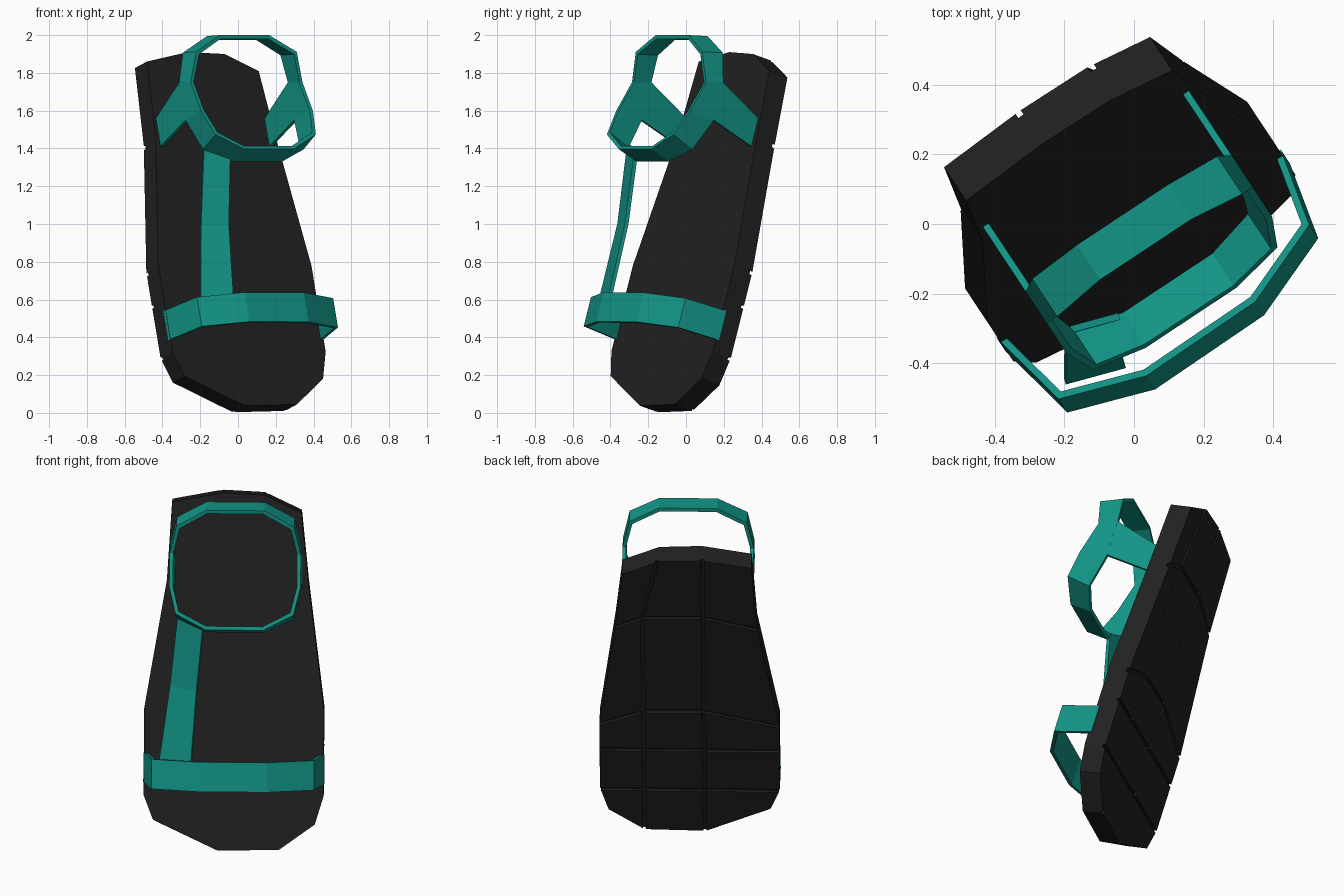
import bpy, bmesh, math
from mathutils import Vector

if "Cube" in bpy.data.objects:
    bpy.data.objects.remove(bpy.data.objects["Cube"])

YAW = math.radians(33.5)
LEAN = math.atan(0.3)
C, S = math.cos(YAW), math.sin(YAW)
THICK = 0.12


def world(u, b, z):
    """u = across the foot, b = backwards, z = up."""
    return Vector((C * u - S * b, S * u + C * b, z))


def on_sole(u, z, h=0.0):
    """Point at height z on the footbed, lifted h along its normal."""
    return world(u, 0.0645 + 0.3 * (z - 1) - h * math.cos(LEAN), z + h * math.sin(LEAN))


def material(name, rgb):
    m = bpy.data.materials.new(name)
    m.diffuse_color = (*rgb, 1)
    m.use_nodes = True
    m.node_tree.nodes["Principled BSDF"].inputs["Base Color"].default_value = m.diffuse_color
    return m


BLACK = material("black_rubber", (0.015, 0.015, 0.015))
TEAL = material("teal_webbing", (0.006, 0.30, 0.24))


def make(name, bm, mat):
    bmesh.ops.recalc_face_normals(bm, faces=bm.faces)
    me = bpy.data.meshes.new(name)
    bm.to_mesh(me)
    bm.free()
    ob = bpy.data.objects.new(name, me)
    bpy.context.collection.objects.link(ob)
    me.materials.append(mat)
    return ob


def prism(bm, low, high):
    a = [bm.verts.new(p) for p in low]
    b = [bm.verts.new(p) for p in high]
    n = len(a)
    bm.faces.new(a)
    bm.faces.new(b[::-1])
    for i in range(n):
        j = (i + 1) % n
        bm.faces.new((a[j], a[i], b[i], b[j]))


def ribbon(name, edge_a, edge_b, closed=False, thick=0.02):
    """Flat webbing between two edge lines, thickened."""
    bm = bmesh.new()
    a = [bm.verts.new(p) for p in edge_a]
    b = [bm.verts.new(p) for p in edge_b]
    n = len(a)
    for i in range(n if closed else n - 1):
        j = (i + 1) % n
        bm.faces.new((a[i], a[j], b[j], b[i]))
    ob = make(name, bm, TEAL)
    mod = ob.modifiers.new("thickness", 'SOLIDIFY')
    mod.thickness = thick
    mod.offset = 0
    mod.use_even_offset = True
    return ob


# Sole: foot-shaped outline extruded through its thickness
outline = [(-.105, .038), (.227, .045), (.42, .18), (.465, .325), (.465, .78),
           (.375, 1.45), (.335, 1.81), (.135, 1.90), (-.095, 1.91), (-.365, 1.86),
           (-.39, 1.45), (-.507, .78), (-.507, .325), (-.455, .195)]
bm = bmesh.new()
prism(bm, [on_sole(u, z) for u, z in outline], [on_sole(u, z, -THICK) for u, z in outline])
sole = make("sole", bm, BLACK)

# Tread grooves cut into the underside
grooves = [
    [(-.10, 0), (-.10, 1.95)],
    [(.227, 0), (.227, 1.52), (.135, 1.95)],
    [(-.55, .32), (.51, .32)],
    [(-.55, .595), (.51, .595)],
    [(-.55, .755), (-.10, .865), (.227, .86), (.51, .755)],
    [(-.45, 1.42), (-.10, 1.515), (.227, 1.51), (.43, 1.42)],
]
bm = bmesh.new()
for line in grooves:
    for p, q in zip(line, line[1:]):
        p, q = Vector(p), Vector(q)
        side = (q - p).normalized().orthogonal() * 0.009
        quad = [p - side, q - side, q + side, p + side]
        prism(bm, [on_sole(v.x, v.y, -THICK + 0.015) for v in quad],
              [on_sole(v.x, v.y, -THICK - 0.03) for v in quad])
cutter = make("groove_cutter", bm, BLACK)
cutter.hide_render = True
cut = sole.modifiers.new("grooves", 'BOOLEAN')
cut.operation = 'DIFFERENCE'
cut.object = cutter
cut.solver = 'EXACT'
cut.use_self = True
bpy.context.view_layer.objects.active = sole
bpy.ops.object.modifier_apply(modifier="grooves")
bpy.data.objects.remove(cutter)

# Toe strap arching over the footbed
arch = [(-.50, -.02), (-.45, .23), (-.21, .315), (.165, .31), (.41, .21), (.46, -.02)]
ribbon("toe_strap", [on_sole(u, .545, h) for u, h in arch],
       [on_sole(u, .39, h) for u, h in arch])

# Instep strap joining toe strap and ankle loop
spine = [(-.25, -.175, 1.40, .068), (-.288, -.21, 1.0, .072), (-.33, -.295, .60, .085)]
ribbon("instep_strap",
       [world(u - w, b + .33 * w, z + .02 * (z > 1.2)) for u, b, z, w in spine],
       [world(u + w, b - .33 * w, z - .03 * (z > 1.2)) for u, b, z, w in spine])

# Ankle loop: right half listed as (half width, front b, front z, back b, back z)
half = [(.155, -.08, 1.99, .04, 1.985), (.31, -.10, 1.905, .03, 1.90),
        (.345, -.10, 1.75, .01, 1.75), (.345, -.20, 1.60, -.05, 1.55),
        (.31, -.28, 1.48, -.16, 1.40), (.155, -.31, 1.405, -.20, 1.34)]
loop = [(1, r) for r in half] + [(-1, r) for r in reversed(half)]
MID = -.012
ribbon("ankle_loop", [world(MID + s * r[0], r[1], r[2]) for s, r in loop],
       [world(MID + s * r[0], r[3], r[4]) for s, r in loop], closed=True)

# Side straps from the ankle loop down to the sole
for name, s in (("right_side_strap", 1), ("left_side_strap", -1)):
    u = MID + s * .345
    ribbon(name, [world(u, .01, 1.75), world(u, .245, 1.55)],
           [world(u, -.05, 1.55), world(u, .20, 1.405)])
